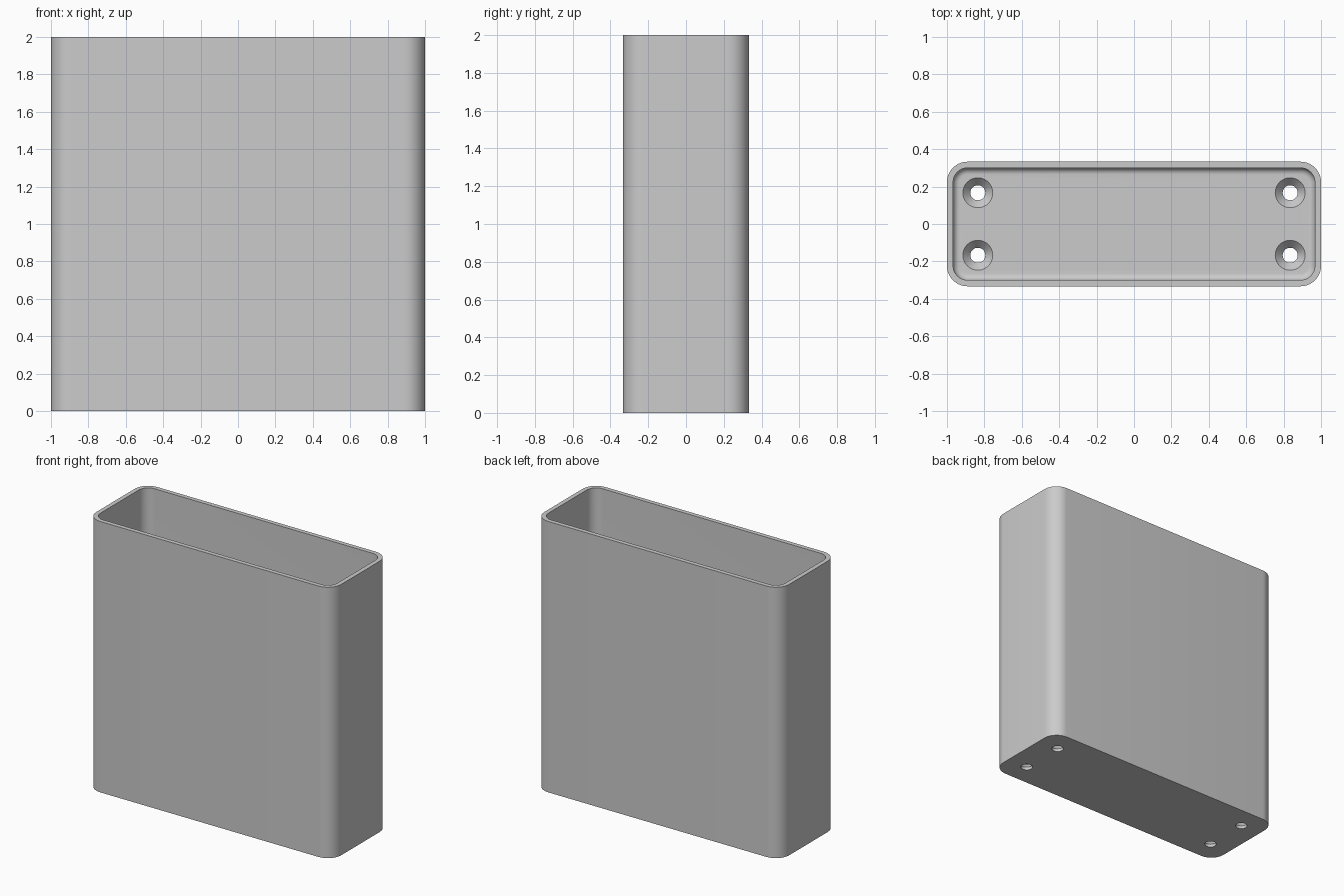
import bpy
import bmesh
from math import cos, sin, pi, radians

HX, HY, HEIGHT = 1.0, 0.333, 2.0
WALL, FLOOR, CORNER, FILLET = 0.033, 0.067, 0.11, 0.035
HOLE_X, HOLE_Y = 0.835, 0.167

default = bpy.data.objects.get("Cube")
if default:
    bpy.data.objects.remove(default)

grey = bpy.data.materials.new("plain grey")
grey.use_nodes = True
colour = (0.6, 0.6, 0.6, 1)
grey.diffuse_color = colour
grey.node_tree.nodes["Principled BSDF"].inputs["Base Color"].default_value = colour


def make_object(name, bm):
    bmesh.ops.recalc_face_normals(bm, faces=bm.faces)
    mesh = bpy.data.meshes.new(name)
    bm.to_mesh(mesh)
    bm.free()
    mesh.materials.append(grey)
    obj = bpy.data.objects.new(name, mesh)
    bpy.context.collection.objects.link(obj)
    return obj


def loft(bm, rings):
    """Skin closed rings of points and cap both ends."""
    loops = [[bm.verts.new(p) for p in ring] for ring in rings]
    for a, b in zip(loops, loops[1:]):
        for i in range(len(a)):
            j = (i + 1) % len(a)
            bm.faces.new((a[i], a[j], b[j], b[i]))
    bm.faces.new(loops[0])
    bm.faces.new(loops[-1])


def rounded_ring(inset, z, steps=12):
    """Rounded rectangle, inset from the outer wall."""
    r = CORNER - inset
    points = []
    for k, (sx, sy) in enumerate(((1, 1), (-1, 1), (-1, -1), (1, -1))):
        for i in range(steps + 1):
            a = (k + i / steps) * pi / 2
            points.append((sx * (HX - CORNER) + r * cos(a),
                           sy * (HY - CORNER) + r * sin(a), z))
    return points


def circle(x, y, r, z, n=40):
    return [(x + r * cos(2 * pi * i / n), y + r * sin(2 * pi * i / n), z)
            for i in range(n)]


# Open box with a filleted inner floor
rings = [rounded_ring(0, 0), rounded_ring(0, HEIGHT), rounded_ring(WALL, HEIGHT)]
for i in range(9):
    a = i / 8 * pi / 2
    rings.append(rounded_ring(WALL + FILLET * (1 - cos(a)),
                              FLOOR + FILLET * (1 - sin(a))))
bm = bmesh.new()
loft(bm, rings)
box = make_object("open_box", bm)

# Countersunk screw hole cutters
bm = bmesh.new()
for sx in (-1, 1):
    for sy in (-1, 1):
        profile = ((0.04, -0.05), (0.04, 0.022), (0.08, FLOOR), (0.08, 0.12))
        loft(bm, [circle(sx * HOLE_X, sy * HOLE_Y, r, z) for r, z in profile])
cutter = make_object("screw_hole_cutter", bm)
cutter.hide_render = True

cut = box.modifiers.new("screw holes", "BOOLEAN")
cut.operation = "DIFFERENCE"
cut.solver = "EXACT"
cut.object = cutter
bpy.context.view_layer.objects.active = box
box.select_set(True)
cutter.select_set(False)
bpy.ops.object.modifier_apply(modifier=cut.name)
bpy.data.objects.remove(cutter)
bpy.ops.object.shade_smooth_by_angle(angle=radians(30))
